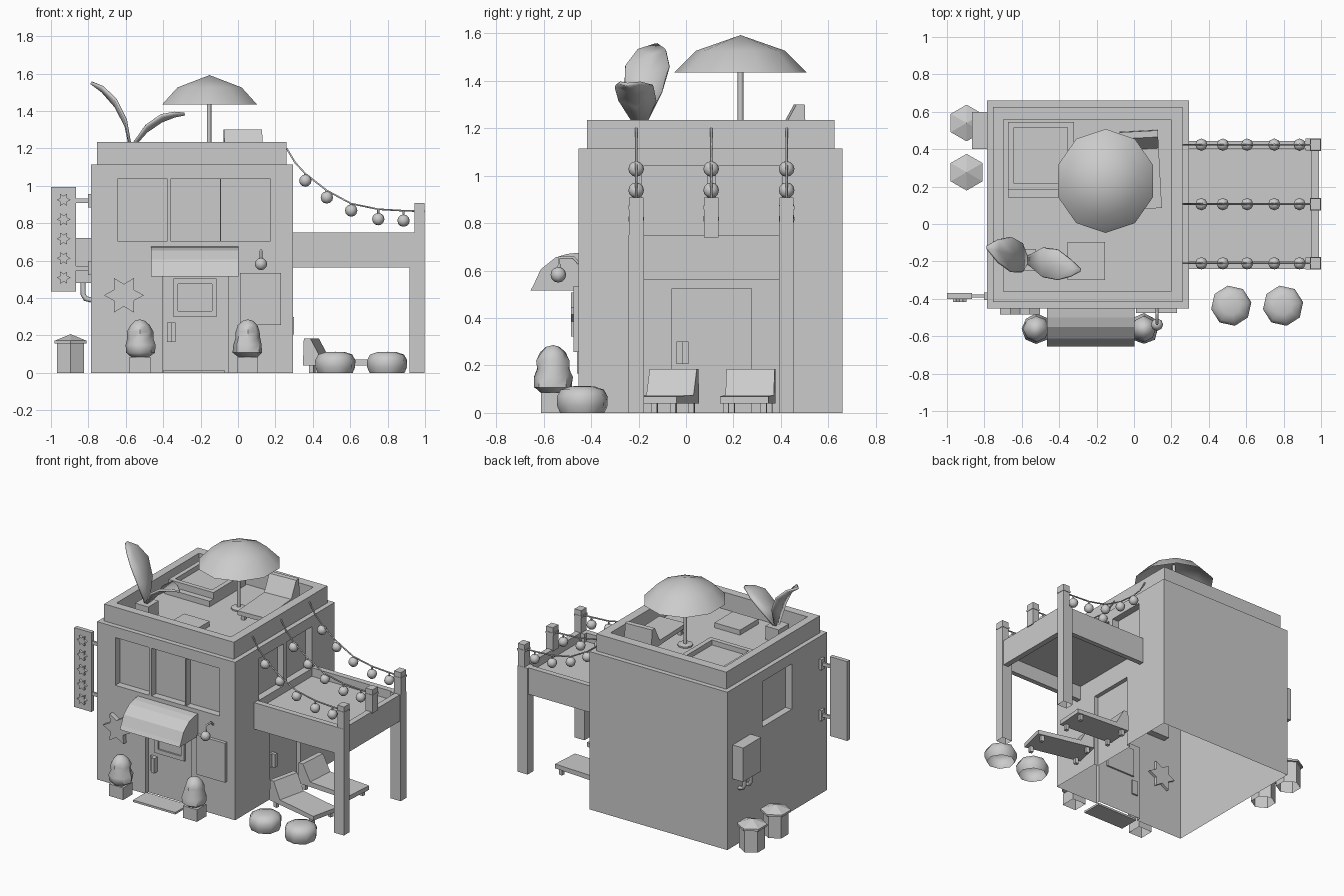
import bpy, bmesh, math, random

random.seed(4)
if "Cube" in bpy.data.objects:
    bpy.data.objects.remove(bpy.data.objects["Cube"], do_unlink=True)

GREY = (0.6, 0.6, 0.6, 1)
mat = bpy.data.materials.new("plain_grey")
mat.use_nodes = True
mat.diffuse_color = GREY
for node in mat.node_tree.nodes:
    if node.type == 'BSDF_PRINCIPLED':
        node.inputs["Base Color"].default_value = GREY


def finish(name, bm, smooth=0, loc=(0, 0, 0), turn=0):
    bmesh.ops.recalc_face_normals(bm, faces=bm.faces)
    me = bpy.data.meshes.new(name)
    bm.to_mesh(me)
    bm.free()
    me.materials.append(mat)
    if smooth:
        me.shade_smooth()
        me.set_sharp_from_angle(angle=math.radians(smooth))
    ob = bpy.data.objects.new(name, me)
    ob.location = loc
    ob.rotation_euler.z = math.radians(turn)
    bpy.context.collection.objects.link(ob)
    return ob


def apply_modifiers(ob):
    dg = bpy.context.evaluated_depsgraph_get()
    me = bpy.data.meshes.new_from_object(ob.evaluated_get(dg))
    ob.modifiers.clear()
    ob.data = me


def open_base(ob):
    """Remove the faces that rest on the ground."""
    bm = bmesh.new()
    bm.from_mesh(ob.data)
    low = [f for f in bm.faces if all(v.co.z < 0.001 for v in f.verts)]
    bmesh.ops.delete(bm, geom=low, context='FACES')
    bm.to_mesh(ob.data)
    bm.free()


def boxes(name, spans, cuts=None, **kw):
    """Boxes given as (x0, x1, y0, y1, z0, z1), with optional box cut-outs."""
    bm = bmesh.new()
    for x0, x1, y0, y1, z0, z1 in spans:
        for v in bmesh.ops.create_cube(bm, size=1)["verts"]:
            v.co = ((x0 + x1) / 2 + v.co.x * (x1 - x0),
                    (y0 + y1) / 2 + v.co.y * (y1 - y0),
                    (z0 + z1) / 2 + v.co.z * (z1 - z0))
    ob = finish(name, bm, **kw)
    if cuts:
        cutter = boxes("cutter", cuts)
        cutter.hide_render = True
        mod = ob.modifiers.new("cut", 'BOOLEAN')
        mod.operation, mod.solver, mod.object = 'DIFFERENCE', 'EXACT', cutter
        apply_modifiers(ob)
        bpy.data.objects.remove(cutter, do_unlink=True)
    return ob


def prism(name, pts, axis, lo, hi, **kw):
    """Extrude a flat outline along x (points y, z) or y (points x, z)."""
    bm = bmesh.new()
    place = (lambda p, d: (d, *p)) if axis == 'x' else (lambda p, d: (p[0], d, p[1]))
    a, b = ([bm.verts.new(place(p, d)) for p in pts] for d in (lo, hi))
    bm.faces.new(a)
    bm.faces.new(b)
    for i in range(len(pts)):
        j = (i + 1) % len(pts)
        bm.faces.new((a[i], a[j], b[j], b[i]))
    return finish(name, bm, **kw)


def lathe(name, profile, n, loc, start=0, jitter=0, smooth=0, sx=1):
    bm = bmesh.new()
    rings = []
    for r, z in profile:
        ring = []
        for i in range(n):
            a = math.radians(start) + math.tau * i / n
            k = r * (1 + random.uniform(-jitter, jitter))
            ring.append(bm.verts.new((k * math.cos(a) * sx, k * math.sin(a), z)))
        rings.append(ring)
    for lo, hi in zip(rings, rings[1:]):
        for i in range(n):
            j = (i + 1) % n
            bm.faces.new((lo[i], lo[j], hi[j], hi[i]))
    for end, (r, z) in ((rings[0], profile[0]), (rings[-1], profile[-1])):
        if r > 0:
            bm.faces.new(end)
    bmesh.ops.remove_doubles(bm, verts=bm.verts, dist=0.0005)
    return finish(name, bm, smooth, loc)


def ball(name, loc, r):
    bm = bmesh.new()
    bmesh.ops.create_uvsphere(bm, u_segments=8, v_segments=6, radius=r)
    return finish(name, bm, 60, loc)


def tube(name, pts, r):
    cu = bpy.data.curves.new(name, 'CURVE')
    cu.dimensions = '3D'
    cu.bevel_depth, cu.bevel_resolution, cu.use_fill_caps = r, 1, True
    sp = cu.splines.new('POLY')
    sp.points.add(len(pts) - 1)
    for p, co in zip(sp.points, pts):
        p.co = (*co, 1)
    cu.materials.append(mat)
    bpy.context.collection.objects.link(bpy.data.objects.new(name, cu))


def star(name, x, z, r, lo, hi):
    pts = []
    for i in range(12):
        k, a = r * (0.56 if i % 2 else 1), math.tau * i / 12
        pts.append((x + k * math.cos(a), z + k * math.sin(a)))
    prism(name, pts, 'y', lo, hi)


# House shell, open underneath, with recessed windows and doors
L, R, F, B, ROOF = -0.785, 0.294, -0.452, 0.66, 1.115
cuts = [(x, x + 0.262, F - 0.1, F + 0.05, 0.703, 1.04) for x in (-0.642, -0.359, -0.09)]
cuts += [(R - 0.05, R + 0.1, y, y + 0.278, 0.745, 1.04) for y in (-0.188, 0.127)]
cuts += [(L - 0.1, L + 0.05, -0.06, 0.27, 0.72, 1.04),
         (-0.405, -0.05, F - 0.1, F + 0.03, -0.1, 0.55),
         (R - 0.03, R + 0.1, -0.06, 0.275, -0.1, 0.525)]
open_base(boxes("house_body", [(L, R, F, B, 0, ROOF)], cuts))
boxes("roof_parapet", [(-0.753, 0.26, -0.418, 0.626, ROOF, 1.235)],
      [(-0.697, 0.197, -0.36, 0.56, ROOF - 0.1, 1.4)])

# Front entrance
boxes("front_door_window_frame", [(-0.345, -0.115, -0.437, -0.41, 0.3, 0.505)],
      [(-0.32, -0.14, -0.5, -0.425, 0.33, 0.475)])
boxes("front_door_handle", [(-0.38, -0.356, -0.437, -0.41, 0.165, 0.27),
                            (-0.356, -0.333, -0.46, -0.41, 0.165, 0.27)])
boxes("side_door_handle", [(0.25, 0.277, -0.04, -0.015, 0.205, 0.3),
                           (0.25, 0.3, -0.015, 0.01, 0.205, 0.3)])
boxes("door_mat", [(-0.4, -0.07, -0.6, -0.455, 0, 0.014)])
boxes("menu_board", [(0.01, 0.23, -0.475, F, 0.257, 0.535)])
prism("awning", [(F, 0.515), (-0.656, 0.515), (-0.642, 0.54), (-0.612, 0.605),
                 (-0.55, 0.655), (-0.5, 0.67), (F, 0.675)], 'x', -0.465, 0.003)
star("wall_star", -0.61, 0.415, 0.107, -0.485, F + 0.02)
tube("wall_lamp_arm", [(0.123, F, 0.63), (0.123, -0.475, 0.655), (0.123, -0.535, 0.655),
                       (0.123, -0.535, 0.6)], 0.007)
ball("wall_lamp_bulb", (0.123, -0.538, 0.582), 0.033)

# Clipped bushes in square pots
for x in (-0.524, 0.053):
    open_base(boxes("bush_pot", [(x - 0.055, x + 0.055, -0.612, -0.507, 0, 0.085)]))
    lathe("bush", [(0.05, 0.085), (0.078, 0.108), (0.079, 0.15), (0.068, 0.185),
                   (0.067, 0.22), (0.053, 0.255), (0.028, 0.278), (0, 0.286)], 8,
          (x, -0.56, 0), jitter=0.07, smooth=45)

# Hanging sign with stars
boxes("sign_board", [(-1, -0.865, -0.4, -0.37, 0.435, 0.995)])
for i in range(5):
    star("sign_star", -0.932, 0.925 - 0.104 * i, 0.037, -0.416, -0.39)
for z in (0.92, 0.56):
    boxes("sign_bracket", [(-0.87, L, -0.392, -0.378, z - 0.012, z + 0.012),
                           (-0.803, L, -0.405, -0.365, z - 0.037, z + 0.037)])

# Meter box with pipes, and bins
boxes("meter_box", [(-0.867, L, 0.4, 0.6, 0.48, 0.72)])
for y in (0.46, 0.53):
    tube("meter_pipe", [(-0.828, y, 0.49), (-0.828, y, 0.42), (-0.815, y, 0.397),
                        (L, y, 0.39)], 0.014)
for y in (0.54, 0.277):
    open_base(lathe("bin", [(0.083, 0), (0.083, 0.16)], 6, (-0.895, y, 0), start=30))
    lathe("bin_lid", [(0.098, 0.157), (0.098, 0.172), (0, 0.207)], 6, (-0.895, y, 0), start=30)

# Raised terrace with posts
boxes("terrace", [(R, 0.99, -0.24, 0.445, 0.563, 0.75)],
      [(R - 0.1, 0.95, -0.2, 0.405, 0.69, 0.9), (R - 0.1, 0.95, -0.205, 0.41, 0.4, 0.665)])
POSTS = (-0.21, 0.106, 0.424)
for y in POSTS:
    boxes("post_top", [(0.945, 0.997, y - 0.03, y + 0.03, 0.74, 0.907)])
for y in POSTS[::2]:
    open_base(boxes("terrace_post", [(0.918, 0.997, y - 0.032, y + 0.032, 0, 0.75)]))

# Festoon lights
CABLE = [(0.26, 1.2), (0.305, 1.125), (0.36, 1.065), (0.475, 0.975), (0.605, 0.905),
         (0.75, 0.875), (0.885, 0.867), (1, 0.864)]
for y in POSTS:
    tube("light_cable", [(x, y, z) for x, z in CABLE], 0.005)
    boxes("cable_tie", [(0.94, 1, y - 0.033, y + 0.033, 0.857, 0.871)])
    for x, z in CABLE[2:7]:
        low = z - 0.037 if x < 0.7 else z - 0.053
        tube("light_cord", [(x, y, z), (x, y, low)], 0.006)
        ball("light_bulb", (x, y, low), 0.033)

# Sun loungers, two on the ground and one on the roof
SIDE = [(0, 0.04), (0.005, 0.185), (0.04, 0.185), (0.1, 0.075), (0.42, 0.07), (0.42, 0.04)]
for x, y, z, turn in ((0.37, -0.045, 0, -13), (0.355, 0.275, 0, -4), (0.025, 0.5, ROOF, -87)):
    prism("lounger", SIDE, 'y', -0.102, 0.102, loc=(x, y, z), turn=turn)
    boxes("lounger_feet", [(s, s + 0.025, w - 0.0125, w + 0.0125, 0, 0.045)
                           for s in (0.03, 0.37) for w in (-0.08, 0.08)],
          loc=(x, y, z), turn=turn)
for x in (0.52, 0.797):
    open_base(lathe("pouf", [(0.095, 0), (0.108, 0.03), (0.109, 0.068), (0.092, 0.098),
                             (0.05, 0.112), (0, 0.113)], 8, (x, -0.437, 0), start=10, smooth=50))

# Parasol
lathe("parasol_canopy", [(0, 1.575), (0.18, 1.51), (0.278, 1.435), (0.188, 1.526),
                         (0, 1.592)], 10, (-0.152, 0.23, 0), start=18, smooth=40, sx=0.96)
lathe("parasol_pole", [(0.012, ROOF), (0.012, 1.58)], 8, (-0.155, 0.23, 0), smooth=50)
lathe("parasol_base", [(0.05, ROOF), (0.05, 1.125), (0.02, 1.13)], 10, (-0.155, 0.23, 0))

# Hot tub with step, and roof hatch
boxes("hot_tub", [(-0.673, -0.322, 0.185, 0.545, ROOF, 1.2)],
      [(-0.642, -0.355, 0.217, 0.515, 1.165, 1.4)])
boxes("hot_tub_step", [(-0.673, -0.322, 0.143, 0.185, ROOF, 1.155)])
boxes("roof_hatch", [(-0.355, -0.155, -0.3, -0.095, ROOF, 1.15)])

# Roof plant: cupped leaves on curved spines of (x, y, z, half width)
boxes("roof_planter", [(-0.63, -0.525, -0.25, -0.135, ROOF, 1.21)])
LEAVES = ([(-0.575, -0.193, 1.2, 0.02), (-0.6, -0.18, 1.32, 0.078),
           (-0.655, -0.163, 1.425, 0.093), (-0.725, -0.145, 1.505, 0.06),
           (-0.785, -0.125, 1.55, 0.006)],
          [(-0.57, -0.192, 1.2, 0.02), (-0.49, -0.205, 1.29, 0.078),
           (-0.41, -0.218, 1.345, 0.08), (-0.34, -0.235, 1.372, 0.045),
           (-0.286, -0.246, 1.383, 0.006)])
for spine in LEAVES:
    bm = bmesh.new()
    rows = []
    for x, y, z, w in spine:
        rows.append([bm.verts.new((x, y + s * w, z + abs(s) * w * 0.4)) for s in (-1, 0, 1)])
    for a, b in zip(rows, rows[1:]):
        for i in (0, 1):
            bm.faces.new((a[i], a[i + 1], b[i + 1], b[i]))
    leaf = finish("roof_plant_leaf", bm, 50)
    thick = leaf.modifiers.new("thickness", 'SOLIDIFY')
    thick.thickness, thick.offset = 0.014, 0
    apply_modifiers(leaf)
